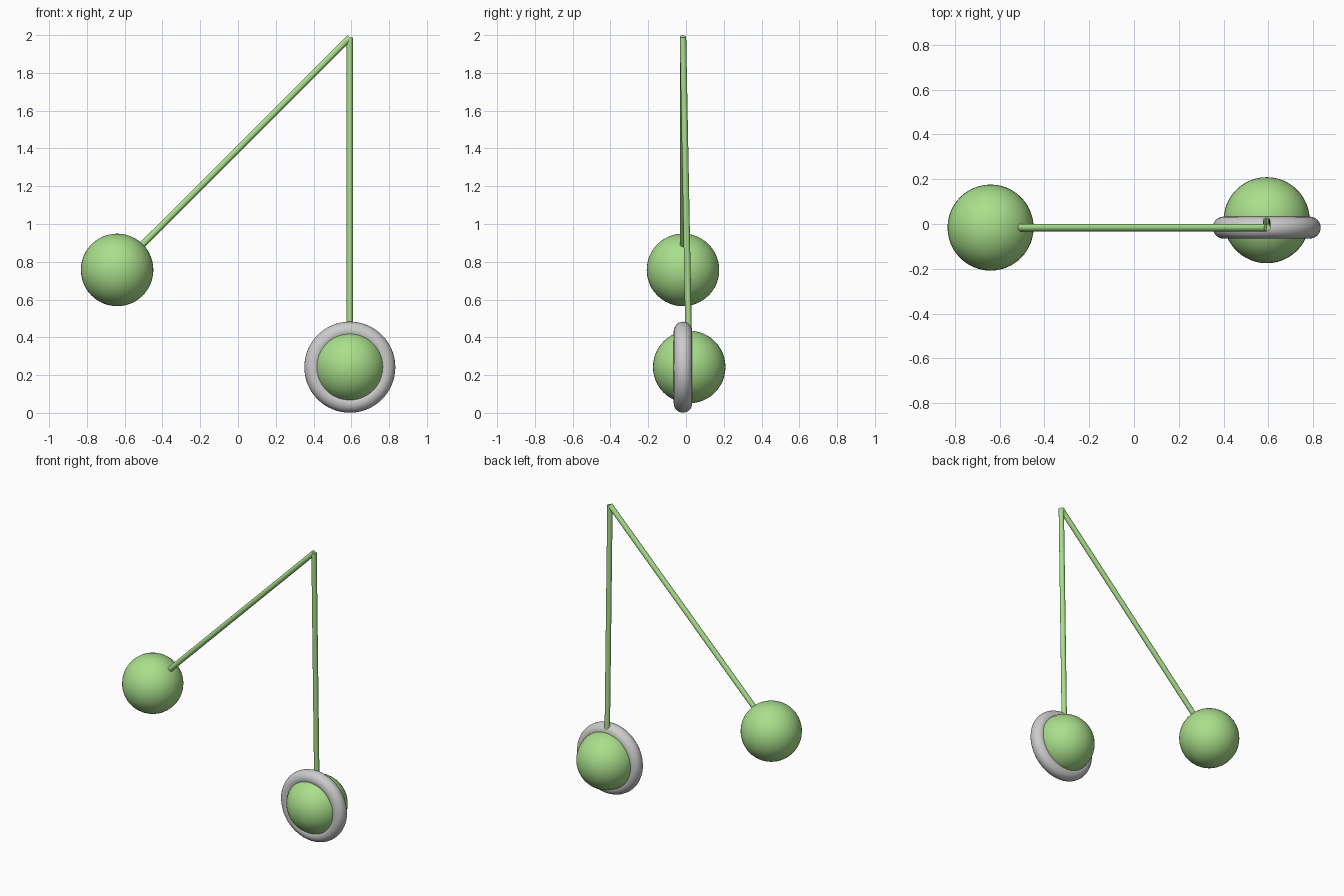
import bpy
from mathutils import Vector

if "Cube" in bpy.data.objects:
    bpy.data.objects.remove(bpy.data.objects["Cube"])

green = bpy.data.materials.new("green")
green.diffuse_color = (0.40, 0.74, 0.26, 1)
green.use_nodes = True
green.node_tree.nodes["Principled BSDF"].inputs["Base Color"].default_value = green.diffuse_color

BALL_R, ROD_R = 0.192, 0.017
pivot = Vector((0.592, -0.016, 1.988))


def finish(name, mat=None):
    ob = bpy.context.object
    ob.name = name
    if mat:
        ob.data.materials.append(mat)
    bpy.ops.object.shade_smooth_by_angle()
    return ob


def pendulum(name, centre):
    # Ball with a straight rod running from its centre to the shared pivot
    centre = Vector(centre)
    bpy.ops.mesh.primitive_uv_sphere_add(segments=48, ring_count=24, radius=BALL_R, location=centre)
    finish(name + "_ball", green)
    axis = pivot - centre
    bpy.ops.mesh.primitive_cylinder_add(vertices=24, radius=ROD_R, depth=axis.length,
                                        location=(pivot + centre) / 2,
                                        rotation=axis.to_track_quat('Z', 'Y').to_euler())
    finish(name + "_rod", green)


# Raised pendulum at 45 degrees, and hanging pendulum leaning slightly back
pendulum("raised", (-0.640, -0.016, 0.757))
pendulum("hanging", (0.592, 0.017, 0.243))

# Upright ring around the hanging ball
bpy.ops.mesh.primitive_torus_add(major_radius=0.192, minor_radius=0.049,
                                 major_segments=64, minor_segments=24,
                                 location=(0.592, -0.016, 0.242),
                                 rotation=(1.5707963, 0, 0))
finish("ring")
